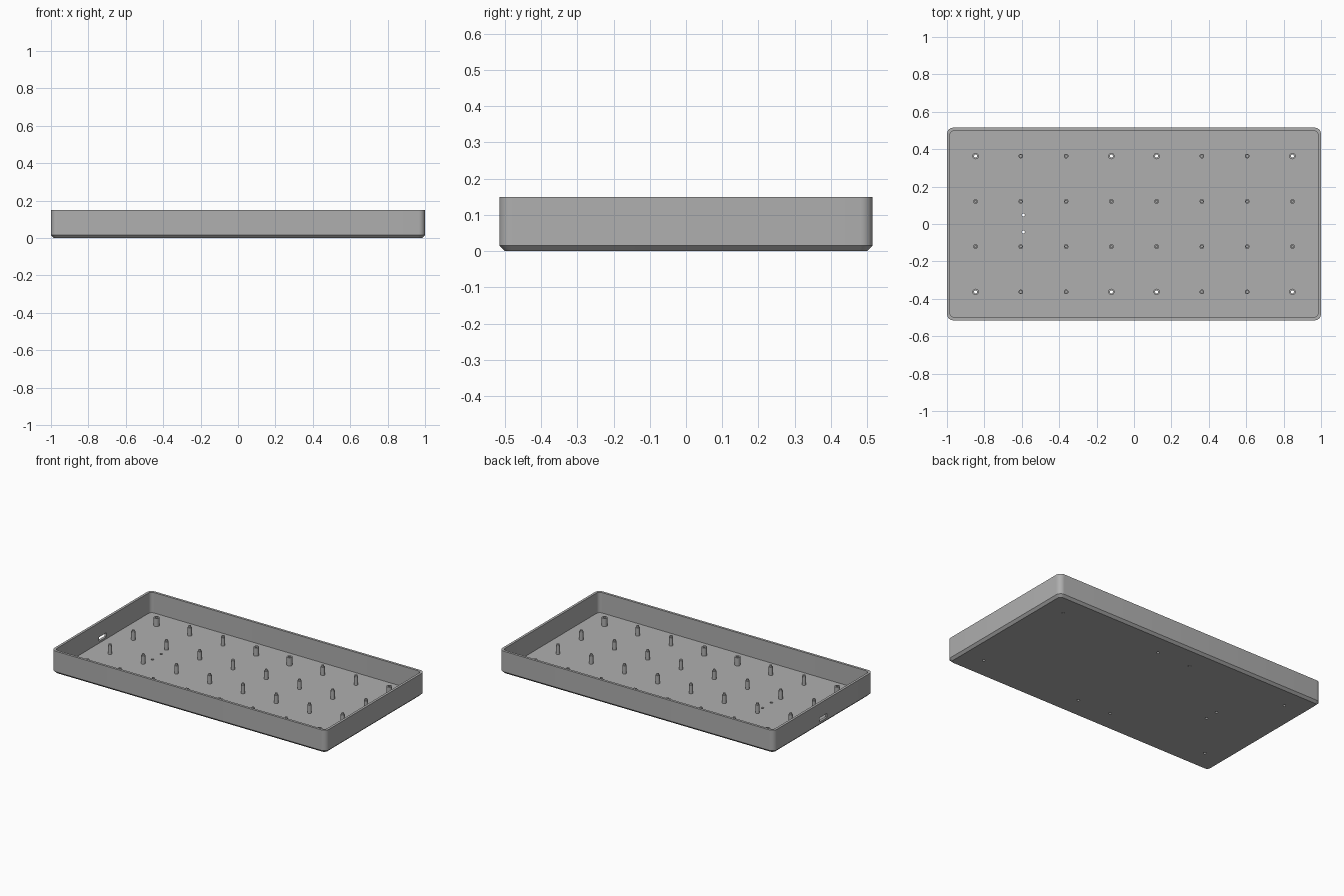
import bpy, bmesh, math
from mathutils import Matrix

cube = bpy.data.objects.get("Cube")
if cube:
    bpy.data.objects.remove(cube, do_unlink=True)

HALF_X, HALF_Y, HEIGHT = 1.0, 0.515, 0.15
WALL = FLOOR = 0.016
HOLE_R = 0.0085
COLUMNS = [0.121 * k for k in (-7, -5, -3, -1, 1, 3, 5, 7)]
ROWS = [0.121 * k for k in (-3, -1, 1, 3)]

grey = bpy.data.materials.new("plastic grey")
grey.use_nodes = True
colour = (0.43, 0.43, 0.43, 1)
grey.diffuse_color = colour
grey.node_tree.nodes["Principled BSDF"].inputs["Base Color"].default_value = colour


def make_object(name, bm):
    bmesh.ops.recalc_face_normals(bm, faces=bm.faces)
    mesh = bpy.data.meshes.new(name)
    bm.to_mesh(mesh)
    bm.free()
    mesh.materials.append(grey)
    obj = bpy.data.objects.new(name, mesh)
    bpy.context.collection.objects.link(obj)
    return obj


def smooth(obj):
    bpy.ops.object.select_all(action='DESELECT')
    obj.select_set(True)
    bpy.context.view_layer.objects.active = obj
    bpy.ops.object.shade_smooth_by_angle(angle=math.radians(30))


def bridge(bm, a, b):
    n = len(a)
    for i in range(n):
        j = (i + 1) % n
        bm.faces.new((a[i], a[j], b[j], b[i]))


def rounded_loop(bm, inset, radius, z, steps=8):
    cx, cy = HALF_X - inset - radius, HALF_Y - inset - radius
    loop = []
    for q, (sx, sy) in enumerate([(1, 1), (-1, 1), (-1, -1), (1, -1)]):
        for i in range(steps + 1):
            a = math.pi / 2 * (q + i / steps)
            loop.append(bm.verts.new((sx * cx + radius * math.cos(a),
                                      sy * cy + radius * math.sin(a), z)))
    return loop


def lathe(bm, profile, x, y, closed=False, sides=20):
    rings = [[bm.verts.new((x + r * math.cos(t), y + r * math.sin(t), z))
              for t in (math.tau * i / sides for i in range(sides))]
             for r, z in profile]
    for a, b in zip(rings, rings[1:]):
        bridge(bm, a, b)
    if closed:
        bridge(bm, rings[-1], rings[0])
    else:
        bm.faces.new(rings[0])
        bm.faces.new(rings[-1])


# Open tray with a chamfered base and rounded corners
bm = bmesh.new()
loops = [rounded_loop(bm, *spec) for spec in (
    (0.015, 0.022, 0), (0, 0.034, 0.015), (0, 0.034, HEIGHT),
    (WALL, 0.024, HEIGHT), (WALL, 0.024, FLOOR))]
for a, b in zip(loops, loops[1:]):
    bridge(bm, a, b)
bm.faces.new(loops[0])
bm.faces.new(loops[-1])
tray = make_object("tray", bm)

# Screw bosses sit in the outer rows, at the ends and in the middle
bosses = [(x, y) for x in COLUMNS for y in ROWS
          if abs(y) > 0.2 and (abs(x) > 0.8 or abs(x) < 0.2)]
pins = [(x, y) for x in COLUMNS for y in ROWS if (x, y) not in bosses]

# Drilled holes and the cable slot in the end wall
bm = bmesh.new()
for x, y in bosses + [(-0.592, 0.048), (-0.592, -0.043)]:
    lathe(bm, [(HOLE_R, -0.02), (HOLE_R, 0.05)], x, y)
bmesh.ops.create_cube(bm, size=1, matrix=Matrix.Translation((-0.99, 0, 0.042))
                      @ Matrix.Diagonal((0.06, 0.08, 0.027, 1)))
cutter = make_object("hole_cutter", bm)
cutter.hide_render = True
cut = tray.modifiers.new("holes", 'BOOLEAN')
cut.operation = 'DIFFERENCE'
cut.solver = 'EXACT'
cut.object = cutter
bpy.context.view_layer.update()
tray.data = bpy.data.meshes.new_from_object(
    tray.evaluated_get(bpy.context.evaluated_depsgraph_get()))
tray.modifiers.clear()
bpy.data.objects.remove(cutter, do_unlink=True)
smooth(tray)

# Hollow screw bosses
bm = bmesh.new()
for x, y in bosses:
    lathe(bm, [(HOLE_R, FLOOR), (0.017, FLOOR), (0.017, 0.07), (HOLE_R, 0.07)],
          x, y, closed=True)
smooth(make_object("screw_bosses", bm))

# Support pins with a narrower locating tip
bm = bmesh.new()
for x, y in pins:
    lathe(bm, [(0.0125, FLOOR - 0.002), (0.0125, 0.07), (0.008, 0.07), (0.008, 0.08)], x, y)
smooth(make_object("support_pins", bm))
